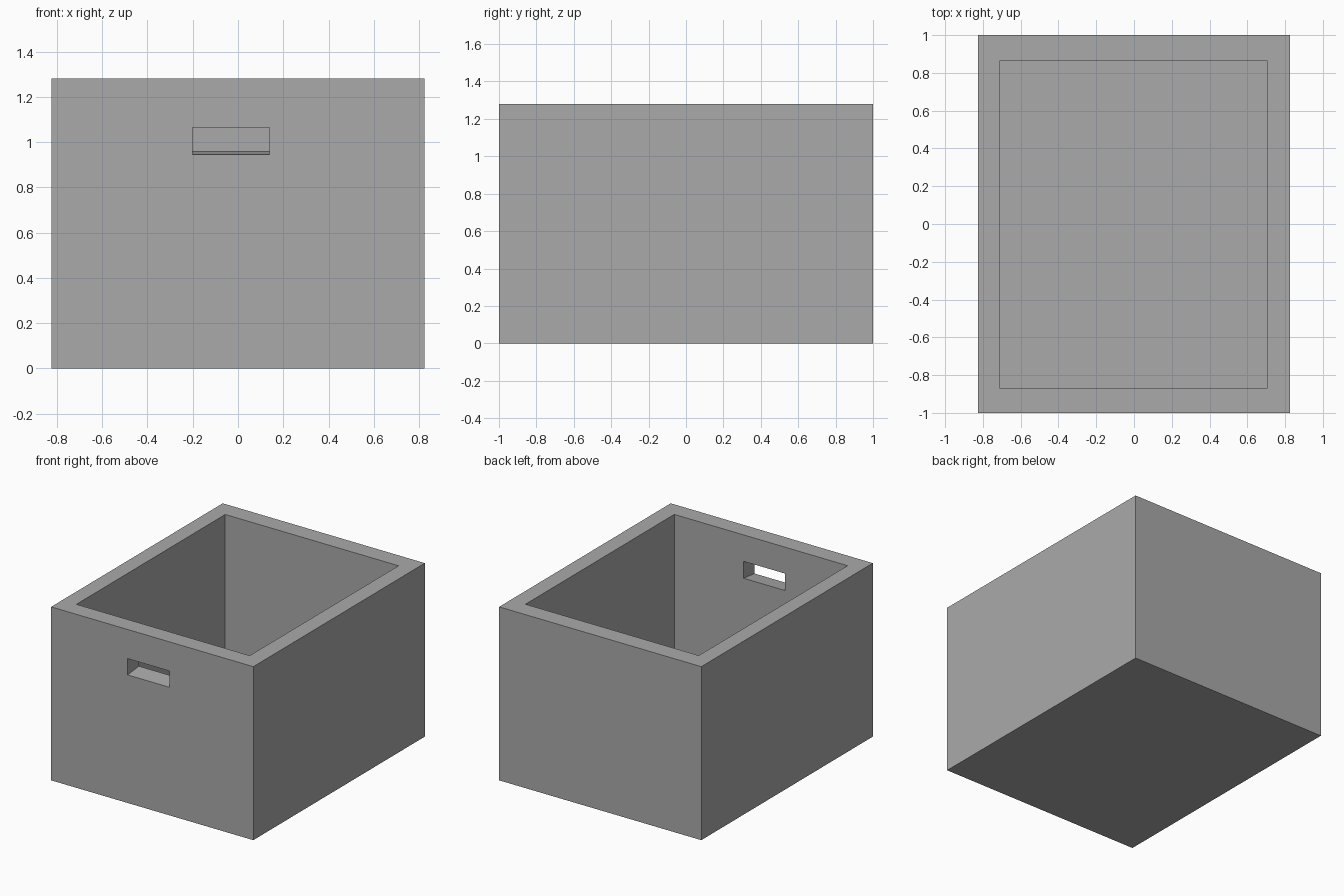
import bpy, bmesh

cube = bpy.data.objects.get("Cube")
if cube:
    bpy.data.objects.remove(cube, do_unlink=True)


def make_material(name, colour):
    mat = bpy.data.materials.new(name)
    mat.use_nodes = True
    mat.diffuse_color = colour
    mat.node_tree.nodes["Principled BSDF"].inputs["Base Color"].default_value = colour
    return mat


def make_block(name, x, y, z, rise=(0, 0)):
    """Box between (min, max) ranges; rise lifts the back edge of its bottom and top."""
    bm = bmesh.new()
    bmesh.ops.create_cube(bm, size=1)
    for v in bm.verts:
        back, top = v.co.y > 0, v.co.z > 0
        v.co = (x[v.co.x > 0], y[back], z[top] + (rise[top] if back else 0))
    mesh = bpy.data.meshes.new(name)
    bm.to_mesh(mesh)
    bm.free()
    obj = bpy.data.objects.new(name, mesh)
    bpy.context.collection.objects.link(obj)
    return obj


# Outer body of the open crate
crate = make_block("crate", (-0.825, 0.825), (-1, 1), (0, 1.28))
crate.data.materials.append(make_material("grey", (0.4, 0.4, 0.4, 1)))

# Cavity, and a hand slot that slopes up slightly through the front wall
cutters = [
    make_block("cavity_cutter", (-0.71, 0.705), (-0.87, 0.865), (0.12, 1.5)),
    make_block("hand_slot_cutter", (-0.2, 0.14), (-1.13, -0.74), (0.93, 1.045), (0.045, 0.06)),
]
for cutter in cutters:
    cutter.hide_render = True
    cutter.hide_set(True)
    cutter.display_type = 'WIRE'
    cut = crate.modifiers.new(cutter.name, 'BOOLEAN')
    cut.operation = 'DIFFERENCE'
    cut.solver = 'EXACT'
    cut.object = cutter
